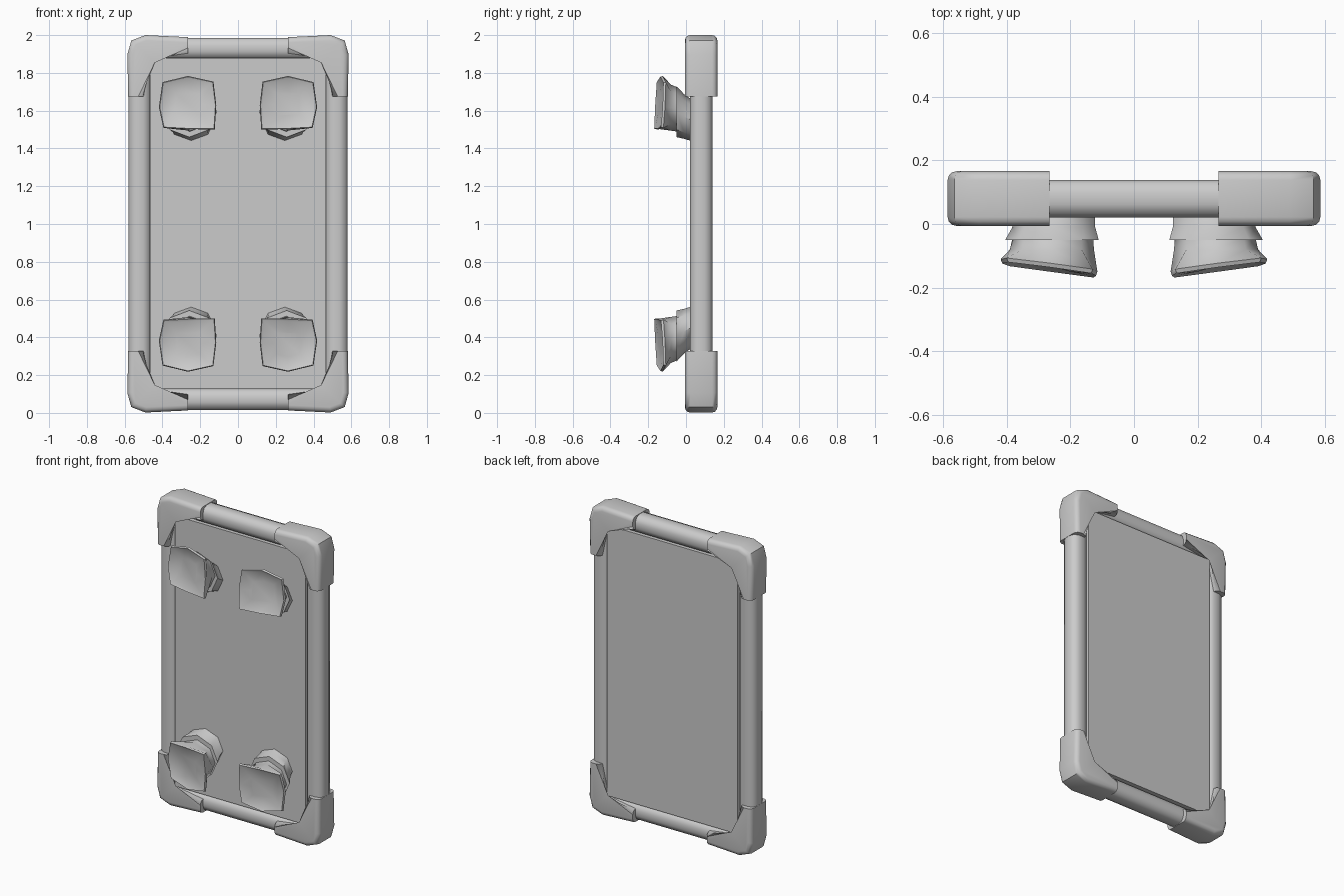
import bpy, bmesh, math
from mathutils import Vector

cube = bpy.data.objects.get("Cube")
if cube:
    bpy.data.objects.remove(cube, do_unlink=True)

grey = bpy.data.materials.new("light_grey")
grey.use_nodes = True
grey.diffuse_color = (0.6, 0.6, 0.6, 1)
grey.node_tree.nodes["Principled BSDF"].inputs["Base Color"].default_value = (0.6, 0.6, 0.6, 1)

MID_Z = 1.001


def finish(name, bm, angle=None):
    """Turn a bmesh into a named grey object, smoothed below the given angle."""
    bmesh.ops.recalc_face_normals(bm, faces=bm.faces)
    mesh = bpy.data.meshes.new(name)
    bm.to_mesh(mesh)
    bm.free()
    mesh.materials.append(grey)
    obj = bpy.data.objects.new(name, mesh)
    bpy.context.collection.objects.link(obj)
    if angle:
        bpy.ops.object.select_all(action="DESELECT")
        obj.select_set(True)
        bpy.context.view_layer.objects.active = obj
        bpy.ops.object.shade_smooth_by_angle(angle=math.radians(angle))
    return obj


def box(name, low, high, long_axis=None, bevel=0):
    """Box between two corners, with its edges along one axis rounded."""
    bm = bmesh.new()
    bmesh.ops.create_cube(bm, size=1)
    low, high = Vector(low), Vector(high)
    for v in bm.verts:
        v.co = (low + high) / 2 + v.co * (high - low)
    if long_axis is not None:
        edges = [e for e in bm.edges
                 if abs((e.verts[0].co - e.verts[1].co)[long_axis]) > 0.01]
        bmesh.ops.bevel(bm, geom=edges, offset=bevel, segments=2,
                        profile=0.5, affect="EDGES")
    return finish(name, bm, 50 if bevel else None)


def loft(bm, rings):
    """Skin a list of equal rings; returns the rings of vertices."""
    loops = [[bm.verts.new(p) for p in ring] for ring in rings]
    for a, b in zip(loops, loops[1:]):
        for i in range(len(a)):
            j = (i + 1) % len(a)
            bm.faces.new((a[i], a[j], b[j], b[i]))
    return loops


def corner(name, sx, sz):
    """L-shaped corner guard with rounded edges and flat arm ends."""
    outline = [(0.465, 0.878), (0.265, 0.903), (0.265, 0.988), (0.49, 0.999),
               (0.565, 0.97), (0.586, 0.895), (0.581, 0.673), (0.5, 0.673)]
    bm = bmesh.new()
    front, back = loft(bm, [[(sx * x, y, MID_Z + sz * z) for x, z in outline]
                            for y in (-0.006, 0.166)])
    bm.faces.new(front)
    bm.faces.new(back)
    # round the long front and back edges, leaving the arm ends crisp
    n, ends = len(outline), (1, 6)
    edges = [bm.edges.get((r[i], r[(i + 1) % n]))
             for r in (front, back) for i in range(n) if i not in ends]
    bmesh.ops.bevel(bm, geom=edges, offset=0.028, segments=3,
                    profile=0.5, affect="EDGES")
    finish(name, bm, 50)


def place(points, sx, sz):
    return [(sx * x, y, MID_Z + sz * z) for x, y, z in points]


def oval(cx, y, cz, rx, rz):
    return [(cx + rx * math.cos(k * math.pi / 4), y, cz + rz * math.sin(k * math.pi / 4))
            for k in range(8)]


def rim(scale, depth):
    """Tilted, bulging square ring at the mouth of a cup."""
    shape = [(0.154, -0.02), (0.135, 0.112), (0, 0.145), (-0.135, 0.115),
             (-0.15, -0.01), (-0.142, -0.138), (0, -0.137), (0.13, -0.13)]
    return [(0.265 + x * scale, -0.14 + depth + 0.13 * x + 0.05 * z, 0.638 + z * scale)
            for x, z in shape]


def cup(name, sx, sz):
    # flared foot leaning out from the panel
    bm = bmesh.new()
    loops = loft(bm, [place(r, sx, sz) for r in (
        oval(0.247, 0.03, 0.548, 0.125, 0.11),
        oval(0.252, -0.01, 0.568, 0.13, 0.118),
        oval(0.258, -0.05, 0.594, 0.147, 0.135))])
    for loop in (loops[0], loops[-1]):
        bm.faces.new(loop)
    finish(name + "_foot", bm, 50)
    # dished head
    bm = bmesh.new()
    loops = loft(bm, [place(r, sx, sz) for r in (
        oval(0.255, -0.045, 0.605, 0.127, 0.117),
        oval(0.258, -0.08, 0.615, 0.132, 0.122),
        rim(1, 0.01), rim(0.97, -0.003), rim(0.88, 0.004), rim(0.45, 0.016))])
    bm.faces.new(loops[0])
    bm.faces.new(loops[-1])
    finish(name + "_head", bm, 50)


# central panel
box("panel", (-0.467, 0.021, 0.13), (0.467, 0.139, 1.878))

# rounded frame bars
for side, s in (("left", 1), ("right", -1)):
    x0, x1 = sorted((s * 0.462, s * 0.58))
    box(side + "_frame_bar", (x0, 0.021, 0.1), (x1, 0.139, 1.9), 2, 0.04)
for side, s in (("top", 1), ("bottom", -1)):
    z0, z1 = sorted((MID_Z + s * 0.872, MID_Z + s * 0.985))
    box(side + "_frame_bar", (-0.5, 0.021, z0), (0.5, 0.139, z1), 0, 0.04)

# corner guards and cups, mirrored to all four quarters
for v_name, sz in (("upper", 1), ("lower", -1)):
    for h_name, sx in (("left", 1), ("right", -1)):
        corner(f"{v_name}_{h_name}_corner", sx, sz)
        cup(f"{v_name}_{h_name}_cup", sx, sz)
